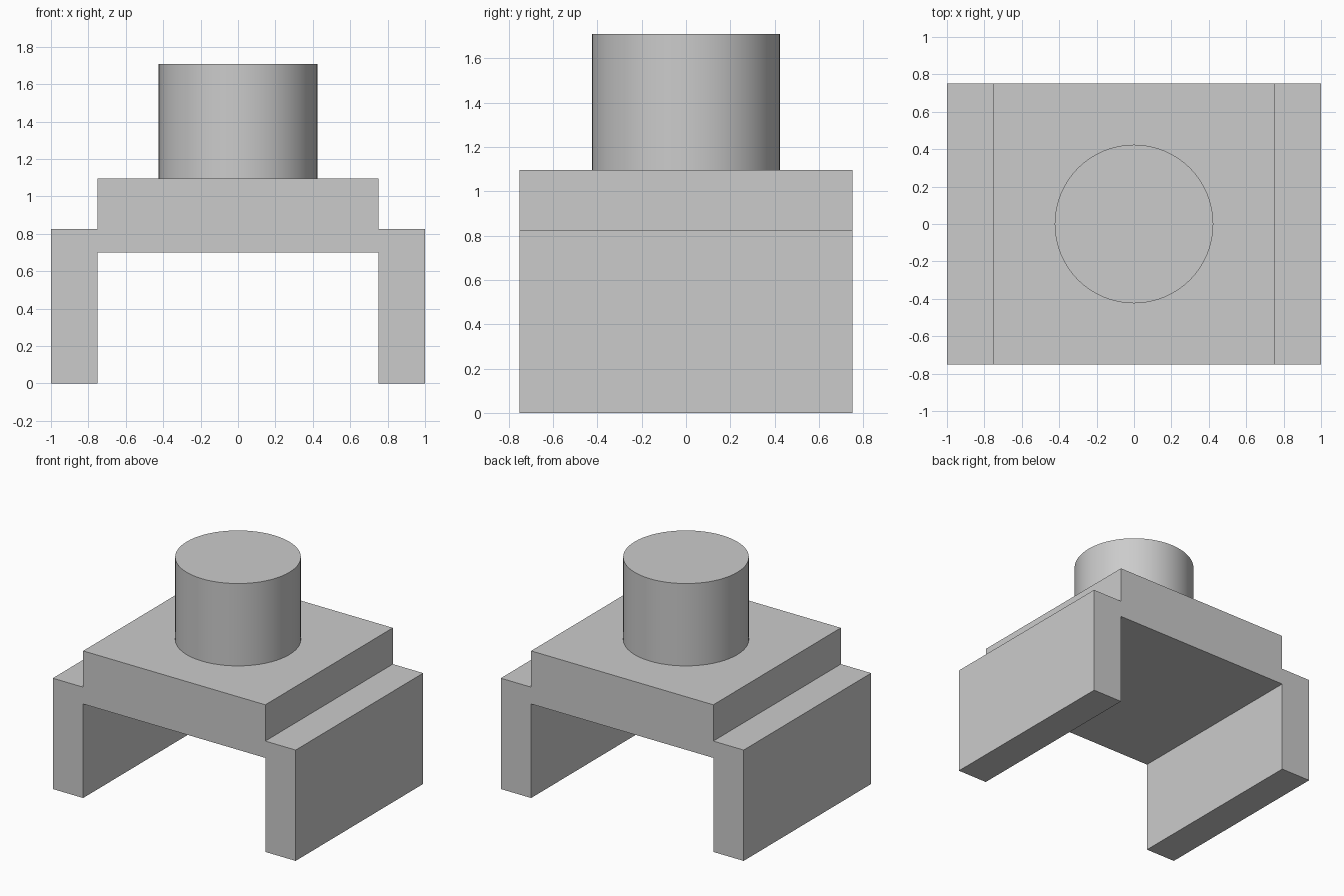
import bpy
import bmesh

cube = bpy.data.objects.get("Cube")
if cube:
    bpy.data.objects.remove(cube, do_unlink=True)

# Single flat grey
grey = bpy.data.materials.new("plain grey")
grey.use_nodes = True
colour = (0.6, 0.6, 0.6, 1)
grey.diffuse_color = colour
grey.node_tree.nodes["Principled BSDF"].inputs["Base Color"].default_value = colour

HALF_DEPTH = 0.75
DECK_TOP = 1.095

# Stepped bridge: half of the front outline, mirrored and extruded in depth
half = [(0.75, 0.7), (0.75, 0), (1, 0), (1, 0.825), (0.75, 0.825), (0.75, DECK_TOP)]
outline = half + [(-x, z) for x, z in reversed(half)]
bm = bmesh.new()
front = bm.faces.new([bm.verts.new((x, -HALF_DEPTH, z)) for x, z in outline])
back = bmesh.ops.extrude_face_region(bm, geom=[front], use_keep_orig=True)
bmesh.ops.translate(bm, vec=(0, 2 * HALF_DEPTH, 0),
                    verts=[g for g in back["geom"] if isinstance(g, bmesh.types.BMVert)])
bmesh.ops.recalc_face_normals(bm, faces=bm.faces)
mesh = bpy.data.meshes.new("bridge_base")
bm.to_mesh(mesh)
bm.free()
base = bpy.data.objects.new("bridge_base", mesh)
bpy.context.collection.objects.link(base)
mesh.materials.append(grey)

# Round post standing on the deck
height = 1.708 - DECK_TOP
bpy.ops.mesh.primitive_cylinder_add(vertices=64, radius=0.424, depth=height,
                                    location=(0, 0, DECK_TOP + height / 2))
post = bpy.context.object
post.name = "round_post"
post.data.materials.append(grey)
bpy.ops.object.shade_smooth_by_angle()
